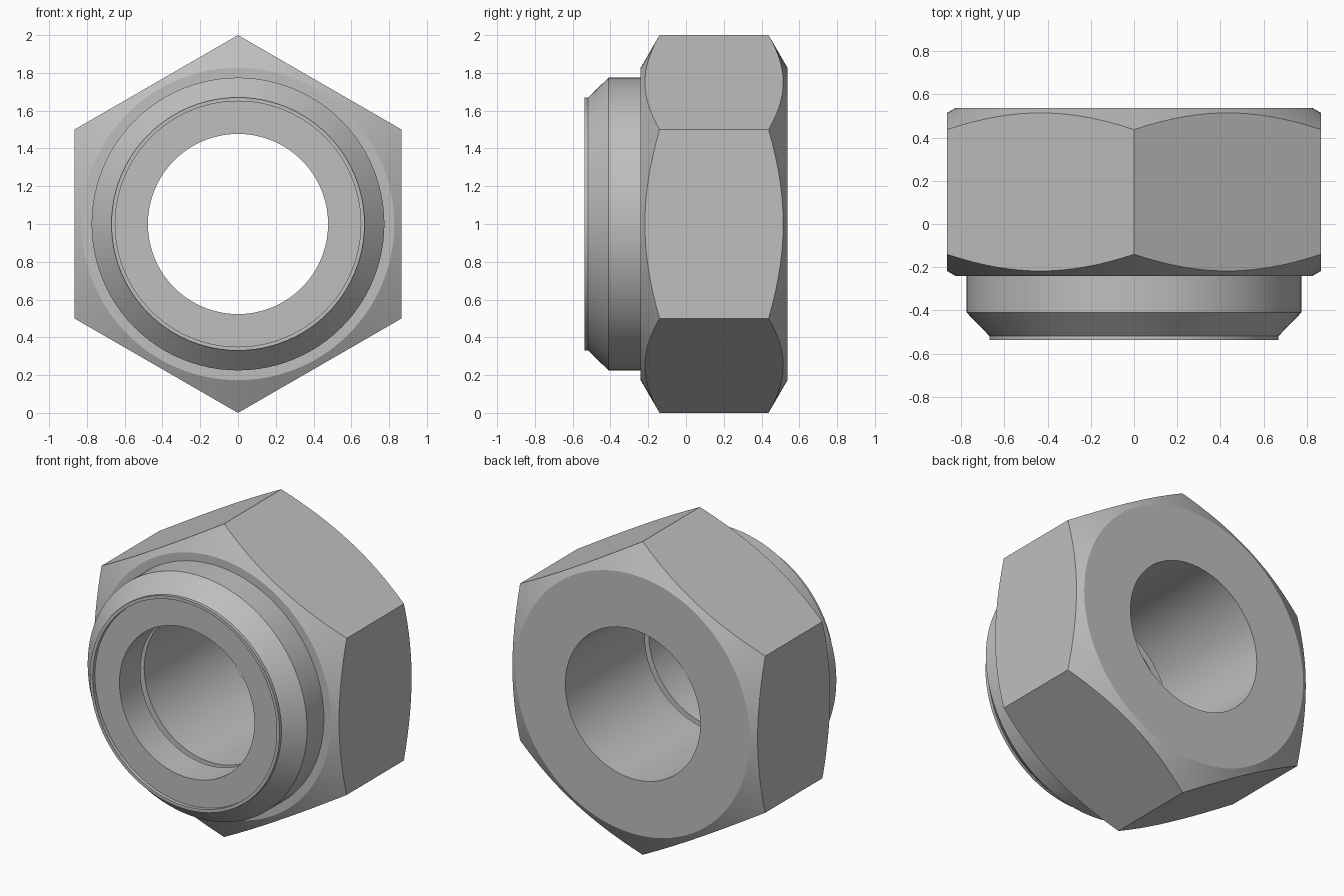
import bpy, bmesh, math

if "Cube" in bpy.data.objects:
    bpy.data.objects.remove(bpy.data.objects["Cube"])

SEGMENTS = 96
APOTHEM = math.sqrt(3) / 2      # half the width across flats
BORE = 0.477
FACE_R = 0.827                  # radius where the 30 degree chamfer starts

steel = bpy.data.materials.new("grey steel")
steel.diffuse_color = (0.52, 0.52, 0.52, 1)
steel.use_nodes = True
steel.node_tree.nodes["Principled BSDF"].inputs["Base Color"].default_value = steel.diffuse_color


def sweep(name, profile_at):
    """Sweep a closed (radius, y) profile, which may vary with angle, around y."""
    bm = bmesh.new()
    rings = []
    for i in range(SEGMENTS):
        a = 2 * math.pi * i / SEGMENTS
        rings.append([bm.verts.new((r * math.sin(a), y, 1 + r * math.cos(a)))
                      for r, y in profile_at(a)])
    n = len(rings[0])
    for i in range(SEGMENTS):
        p, q = rings[i], rings[(i + 1) % SEGMENTS]
        for j in range(n):
            k = (j + 1) % n
            bm.faces.new((p[j], p[k], q[k], q[j]))
    bmesh.ops.recalc_face_normals(bm, faces=bm.faces)
    mesh = bpy.data.meshes.new(name)
    bm.to_mesh(mesh)
    bm.free()
    mesh.materials.append(steel)
    obj = bpy.data.objects.new(name, mesh)
    bpy.context.collection.objects.link(obj)
    bpy.ops.object.select_all(action='DESELECT')
    obj.select_set(True)
    bpy.context.view_layer.objects.active = obj
    bpy.ops.object.shade_smooth_by_angle(angle=math.radians(25))
    return obj


def nut_profile(a):
    # Hexagon radius at this angle, with a corner pointing straight up
    offset = a % (math.pi / 3) - math.pi / 6
    h = APOTHEM / math.cos(offset)
    drop = (h - FACE_R) * math.tan(math.pi / 6)
    return [
        (BORE, 0.537), (FACE_R, 0.537),            # back face
        (h, 0.537 - drop), (h, -0.24 + drop),      # chamfered hexagon side
        (FACE_R, -0.24), (0.775, -0.24),           # front shoulder
        (0.775, -0.41), (0.67, -0.518),            # collar and its bevel
        (0.67, -0.538), (0.65, -0.538),            # thin lip
        (0.65, -0.265), (BORE, -0.265),            # pocket for the insert
    ]


# Hexagonal body with its round collar
sweep("nut_body", nut_profile)

# Locking ring held in the collar, leaving a narrow groove behind it
sweep("locking_insert", lambda a: [
    (BORE, -0.515), (0.65, -0.515), (0.65, -0.305), (BORE, -0.305)])
